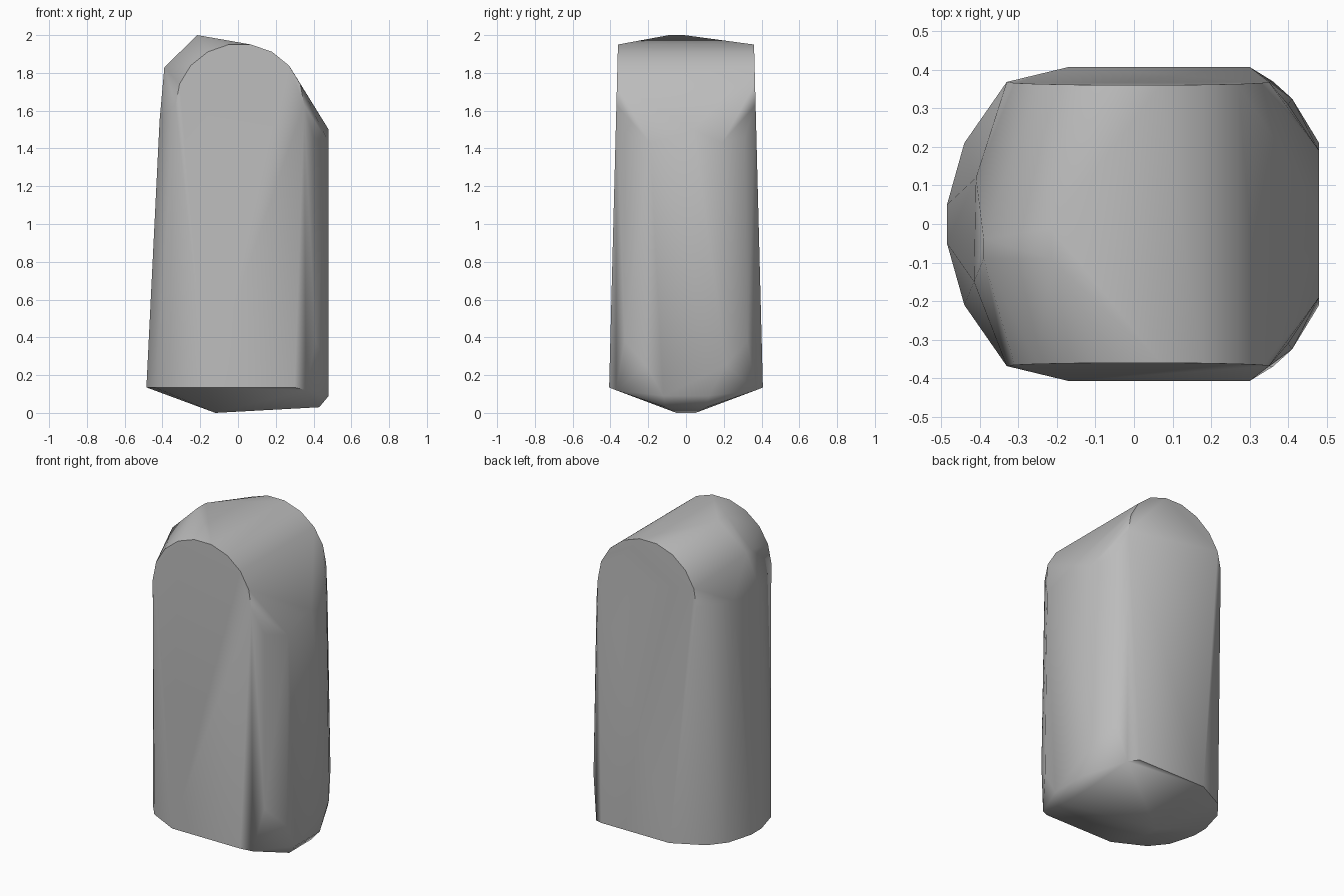
import bpy
import bmesh
import math

cube = bpy.data.objects.get("Cube")
if cube:
    bpy.data.objects.remove(cube)

stone = bpy.data.materials.new("stone grey")
stone.use_nodes = True
grey = (0.5, 0.5, 0.5, 1.0)
stone.diffuse_color = grey
stone.node_tree.nodes["Principled BSDF"].inputs["Base Color"].default_value = grey

RIM = 0.135          # height of the lower rim
RIGHT_FACE = 0.48    # x of the flat side


def wall_depth(z):
    """Half depth of the broad walls, which lean inward as they rise."""
    return 0.407 - 0.047 * (z - RIM) / 1.82


def both_sides(points):
    """Repeat points on the front and the back."""
    return [(x, side * y, z) for x, y, z in points for side in (-1, 1)]


points = []

# Rounded arch that tops the front and back walls
STEPS = 9
for i in range(STEPS + 1):
    angle = math.pi * i / STEPS
    z = 1.63 + 0.325 * math.sin(angle)
    points += both_sides([(0.01 + 0.34 * math.cos(angle), wall_depth(z), z)])

# Lower rim, from the narrow side round to the flat side
points += both_sides([
    (-0.485, 0.05, RIM), (-0.44, 0.21, RIM), (-0.36, 0.31, RIM),
    (-0.17, wall_depth(RIM), RIM), (0.30, wall_depth(RIM), RIM),
    (0.36, 0.37, 0.12),
])

# Keel and bevel underneath
points += both_sides([
    (-0.12, 0.05, 0), (0.43, 0.11, 0.03), (RIGHT_FACE, 0.12, 0.09),
])

# Flat side and its chamfered corners
points += both_sides([
    (RIGHT_FACE, 0.21, 0.25), (RIGHT_FACE, 0.19, 1.43),
    (RIGHT_FACE, 0.04, 1.5), (0.41, 0.325, 0.38), (0.40, 0.31, 1.46),
])

# Cut peak and leaning narrow side
points += [(-0.215, -0.09, 2), (-0.215, -0.01, 2),
           (-0.39, -0.09, 1.83), (-0.39, -0.04, 1.83),
           (-0.41, 0.12, 1.6), (-0.415, -0.15, 1.55)]

# Wrap the planes into one faceted block
bm = bmesh.new()
for p in points:
    bm.verts.new(p)
hull = bmesh.ops.convex_hull(bm, input=bm.verts)
loose = {v for v in hull["geom_interior"] + hull["geom_unused"]
         if isinstance(v, bmesh.types.BMVert) and not v.link_faces}
bmesh.ops.delete(bm, geom=list(loose), context="VERTS")
bmesh.ops.dissolve_limit(bm, angle_limit=math.radians(1),
                         verts=bm.verts, edges=bm.edges)
bmesh.ops.recalc_face_normals(bm, faces=bm.faces)
mesh = bpy.data.meshes.new("standing_stone")
bm.to_mesh(mesh)
bm.free()
mesh.materials.append(stone)

block = bpy.data.objects.new("standing_stone", mesh)
bpy.context.collection.objects.link(block)
bpy.ops.object.select_all(action="DESELECT")
block.select_set(True)
bpy.context.view_layer.objects.active = block
bpy.ops.object.shade_smooth_by_angle(angle=math.radians(50))
